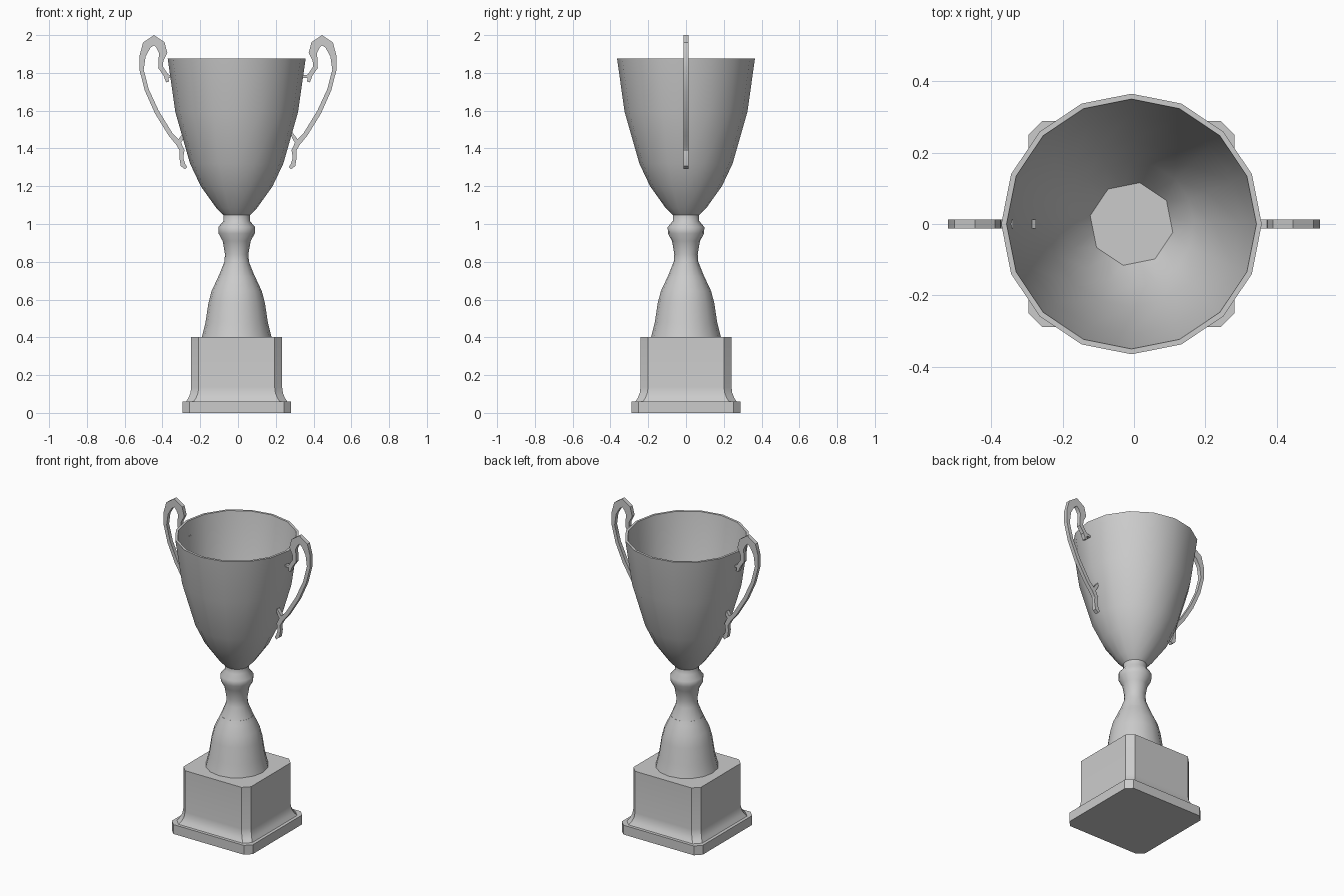
import bpy, bmesh
from math import sin, cos, pi
from mathutils import Vector

cube = bpy.data.objects.get("Cube")
if cube:
    bpy.data.objects.remove(cube)

metal = bpy.data.materials.new("satin grey metal")
metal.use_nodes = True
GREY = (0.6, 0.6, 0.6, 1)
metal.diffuse_color = GREY
metal.node_tree.nodes["Principled BSDF"].inputs["Base Color"].default_value = GREY

AXIS = -0.007   # the body sits a hair off the middle of the handles


def loft(name, rings, angle=30):
    """Skin a list of equal-length closed rings and cap both ends."""
    bm = bmesh.new()
    rows = [[bm.verts.new(p) for p in ring] for ring in rings]
    n = len(rows[0])
    for a, b in zip(rows, rows[1:]):
        for i in range(n):
            j = (i + 1) % n
            bm.faces.new((a[i], a[j], b[j], b[i]))
    bm.faces.new(rows[0][::-1])
    bm.faces.new(rows[-1])
    bmesh.ops.recalc_face_normals(bm, faces=bm.faces)
    mesh = bpy.data.meshes.new(name)
    bm.to_mesh(mesh)
    bm.free()
    mesh.materials.append(metal)
    ob = bpy.data.objects.new(name, mesh)
    bpy.context.collection.objects.link(ob)
    bpy.ops.object.select_all(action="DESELECT")
    ob.select_set(True)
    bpy.context.view_layer.objects.active = ob
    bpy.ops.object.shade_smooth_by_angle(angle=angle * pi / 180)
    return ob


def circle(r, z, sides=16):
    return [(AXIS + r * cos(2 * pi * i / sides), r * sin(2 * pi * i / sides), z)
            for i in range(sides)]


def octagon_floor(r, z):
    """Eight-sided ring with a point in the middle of each side."""
    ring = []
    for i in range(16):
        a = 2 * pi * i / 16 - pi / 16
        rr = r if i % 2 == 0 else r * cos(pi / 8)
        ring.append((AXIS + rr * cos(a), rr * sin(a), z))
    return ring


def chamfered_square(h, c, z):
    k = h - c
    pts = [(h, -k), (h, k), (k, h), (-k, h), (-h, k), (-h, -k), (-k, -h), (k, -h)]
    return [(x + AXIS, y, z) for x, y in pts]


# Cup: outer wall up, over the rim, down the inner wall to the floor
outer = [(0.07, 1.047), (0.108, 1.085), (0.19, 1.2), (0.247, 1.32),
         (0.325, 1.593), (0.365, 1.875)]
inner = [(0.35, 1.875), (0.31, 1.593), (0.232, 1.32), (0.175, 1.2)]
loft("cup", [circle(*p) for p in outer + inner] + [octagon_floor(0.118, 1.11)], 40)

# Turned stem
stem = [(0.095, 0.725), (0.065, 0.80), (0.062, 0.84), (0.074, 0.91), (0.096, 0.95),
        (0.097, 0.984), (0.07, 1.016), (0.07, 1.05)]
loft("stem", [circle(*p) for p in stem], 60)

# Bell-shaped foot
foot = [(0.185, 0.40), (0.165, 0.48), (0.15, 0.58), (0.133, 0.645),
        (0.107, 0.70), (0.095, 0.727)]
loft("foot", [circle(*p) for p in foot], 40)

# Square base with a coved skirt, on a plinth
loft("plinth", [chamfered_square(0.288, 0.037, z) for z in (0, 0.06)])
block = [(0.268, 0.06), (0.255, 0.08), (0.245, 0.105), (0.241, 0.135), (0.241, 0.402)]
loft("base_block", [chamfered_square(h, 0.04, z) for h, z in block])


def ribbon(name, path, side, half=0.0125):
    """Flat strap along (x, z, half width) points, mirrored by side."""
    rings = []
    for i, (x, z, w) in enumerate(path):
        a, b = path[max(i - 1, 0)], path[min(i + 1, len(path) - 1)]
        d = Vector((b[0] - a[0], b[1] - a[1])).normalized()
        nx, nz = -d.y * w, d.x * w
        rings.append([(side * (x + s * nx), y, z + s * nz)
                      for s, y in ((1, -half), (1, half), (-1, half), (-1, -half))])
    loft(name, rings)


# Scrolled handles with small leaf prongs
strap = [(0.373, 1.752, .008), (0.383, 1.79, .012), (0.41, 1.83, .013),
         (0.408, 1.865, .013), (0.396, 1.905, .022), (0.41, 1.947, .026),
         (0.445, 1.973, .027), (0.483, 1.947, .024), (0.505, 1.89, .016),
         (0.51, 1.815, .011), (0.483, 1.71, .011), (0.43, 1.593, .012),
         (0.358, 1.476, .012), (0.316, 1.428, .014), (0.296, 1.39, .013),
         (0.3, 1.349, .010), (0.291, 1.312, .013), (0.275, 1.296, .008)]
upper_prong = [(0.39, 1.795, .011), (0.37, 1.782, .009), (0.34, 1.78, .006)]
lower_prong = [(0.318, 1.425, .012), (0.298, 1.455, .010), (0.28, 1.487, .006)]
for label, side in (("left", 1), ("right", -1)):
    ribbon(label + "_handle", strap, side)
    ribbon(label + "_upper_prong", upper_prong, side, 0.012)
    ribbon(label + "_lower_prong", lower_prong, side, 0.012)
